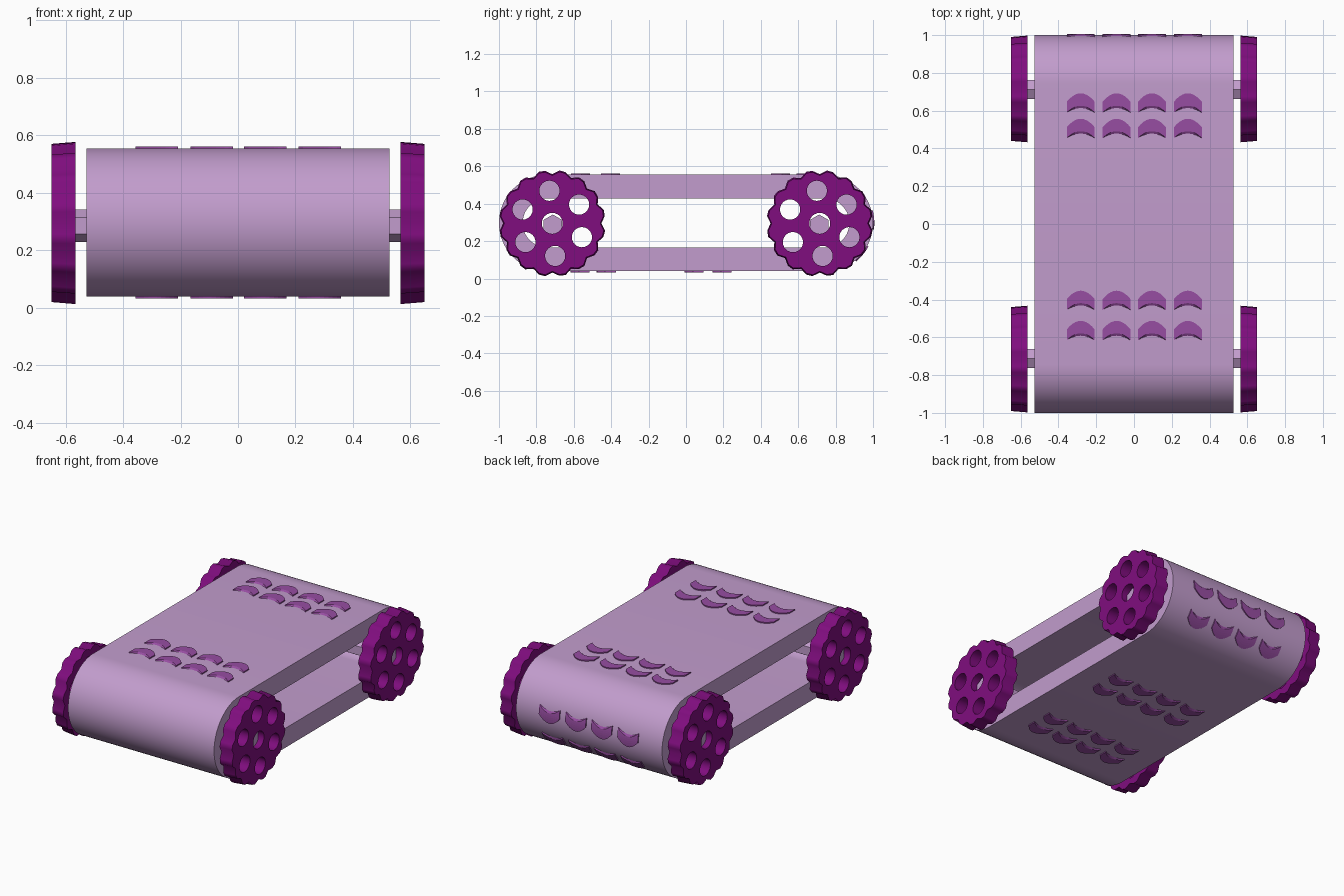
import bpy, bmesh, math
from mathutils import Vector

if "Cube" in bpy.data.objects:
    bpy.data.objects.remove(bpy.data.objects["Cube"])

R, INNER, HALF, ZC = 0.258, 0.131, 0.742, 0.297   # belt radii, half straight run, axis height
WY, WZ = 0.715, 0.295                             # wheel centre


def material(name, rgb):
    m = bpy.data.materials.new(name)
    m.diffuse_color = (*rgb, 1)
    m.use_nodes = True
    m.node_tree.nodes["Principled BSDF"].inputs["Base Color"].default_value = m.diffuse_color
    return m


lilac = material("lilac", (0.54, 0.335, 0.61))
violet = material("violet", (0.31, 0.075, 0.36))
purple = material("deep purple", (0.215, 0.004, 0.21))


def finish(name, bm, mat, angle=None):
    bmesh.ops.recalc_face_normals(bm, faces=bm.faces)
    me = bpy.data.meshes.new(name)
    bm.to_mesh(me)
    bm.free()
    me.materials.append(mat)
    ob = bpy.data.objects.new(name, me)
    bpy.context.collection.objects.link(ob)
    if angle:
        bpy.ops.object.select_all(action='DESELECT')
        ob.select_set(True)
        bpy.context.view_layer.objects.active = ob
        bpy.ops.object.shade_smooth_by_angle(angle=math.radians(angle))
    return ob


def belt_point(s, r):
    """Point (y, z) at distance s along the belt path from the top centre, at radius r."""
    arc = math.pi * R
    if s <= HALF:
        return s, ZC + r
    if s <= HALF + arc:
        a = (s - HALF) / R
        return HALF + r * math.sin(a), ZC + r * math.cos(a)
    return HALF - (s - HALF - arc), ZC - r


# Belt: hollow stadium loop
bm = bmesh.new()
rings = []
for end in (1, -1):
    for i in range(33):
        a = math.pi * i / 32
        c, s = math.cos(a) * end, math.sin(a) * end
        rings.append([bm.verts.new((x, HALF * end + r * s, ZC + r * c))
                      for x, r in ((-0.527, R), (0.527, R), (0.527, INNER), (-0.527, INNER))])
for i, a in enumerate(rings):
    b = rings[(i + 1) % len(rings)]
    for k in range(4):
        bm.faces.new((a[k], a[(k + 1) % 4], b[(k + 1) % 4], b[k]))
finish("belt", bm, lilac, 30)

# Tread marks: arched pads wrapped on the belt in rows of four
bm = bmesh.new()
COLS, ROWS, LIFT = 10, 5, 0.007
for row in (-0.565, -0.405, 0.505, 0.64, 1.13, 1.325, 2.10, 2.25, 2.72, 2.86):
    for xc in (-0.282, -0.092, 0.095, 0.285):
        grid = []
        for i in range(COLS + 1):
            t = 2 * i / COLS - 1
            out, inn = 0.052 - 0.045 * t * t, -0.05 + 0.02 * (1 - t * t)
            top_in = inn + 0.016 * (1 - t * t)
            line = [(inn, -0.002)]
            line += [(top_in + (out - top_in) * j / ROWS, LIFT) for j in range(ROWS + 1)]
            line += [(out, -0.002)]
            grid.append([bm.verts.new((xc + 0.074 * t, *belt_point(row + v, R + h)))
                         for v, h in line])
        for a, b in zip(grid, grid[1:]):
            for k in range(len(a) - 1):
                bm.faces.new((a[k], a[k + 1], b[k + 1], b[k]))
        bm.faces.new(grid[0])
        bm.faces.new(grid[-1])
finish("tread_marks", bm, violet)


def add_loop(curve, pts):
    sp = curve.splines.new('POLY')
    sp.points.add(len(pts) - 1)
    for p, (u, v) in zip(sp.points, pts):
        p.co = (u, v, 0, 1)
    sp.use_cyclic_u = True


def circle(u, v, r, n=24):
    return [(u + r * math.cos(2 * math.pi * i / n), v + r * math.sin(2 * math.pi * i / n))
            for i in range(n)]


# Wheels: toothed discs with six round holes and a hub hole
TEETH = 16
cu = bpy.data.curves.new("wheel_profile", 'CURVE')
cu.dimensions, cu.fill_mode, cu.extrude = '2D', 'BOTH', 0.0425
rim = []
for i in range(TEETH):
    for frac, r in ((0, 0.263), (0.35, 0.283), (0.65, 0.285)):
        a = 2 * math.pi * (i + frac) / TEETH
        rim.append((r * math.cos(a), r * math.sin(a)))
add_loop(cu, rim)
add_loop(cu, circle(0, 0, 0.056))
for k in range(6):
    a = math.radians(95 + 60 * k)
    add_loop(cu, circle(0.175 * math.cos(a), 0.175 * math.sin(a), 0.054))
helper = bpy.data.objects.new("wheel_profile", cu)
bpy.context.collection.objects.link(helper)
bpy.context.view_layer.update()
disc = bpy.data.meshes.new_from_object(
    helper.evaluated_get(bpy.context.evaluated_depsgraph_get()))
bpy.data.objects.remove(helper)

for sx, side in ((1, "right"), (-1, "left")):
    for sy, end in ((1, "back"), (-1, "front")):
        bm = bmesh.new()
        bm.from_mesh(disc)
        bmesh.ops.remove_doubles(bm, verts=bm.verts, dist=1e-5)
        for v in bm.verts:
            u, w, d = v.co
            # teeth taper slightly toward the outer face
            f = 0.975 if d > 0 and math.hypot(u, w) > 0.25 else 1
            v.co = Vector((sx * (0.6075 + d), sy * WY + u * f, WZ + w * f))
        finish(f"{end}_{side}_wheel", bm, purple)

# Axles: hexagonal bars joining each wheel pair
for sy, end in ((1, "back"), (-1, "front")):
    bm = bmesh.new()
    ends = [[bm.verts.new((x, sy * 0.712 + 0.057 * math.sin(k * math.pi / 3),
                           0.285 + 0.057 * math.cos(k * math.pi / 3))) for k in range(6)]
            for x in (-0.61, 0.61)]
    for k in range(6):
        j = (k + 1) % 6
        bm.faces.new((ends[0][k], ends[0][j], ends[1][j], ends[1][k]))
    bm.faces.new(ends[0])
    bm.faces.new(ends[1])
    finish(f"{end}_axle", bm, lilac)
